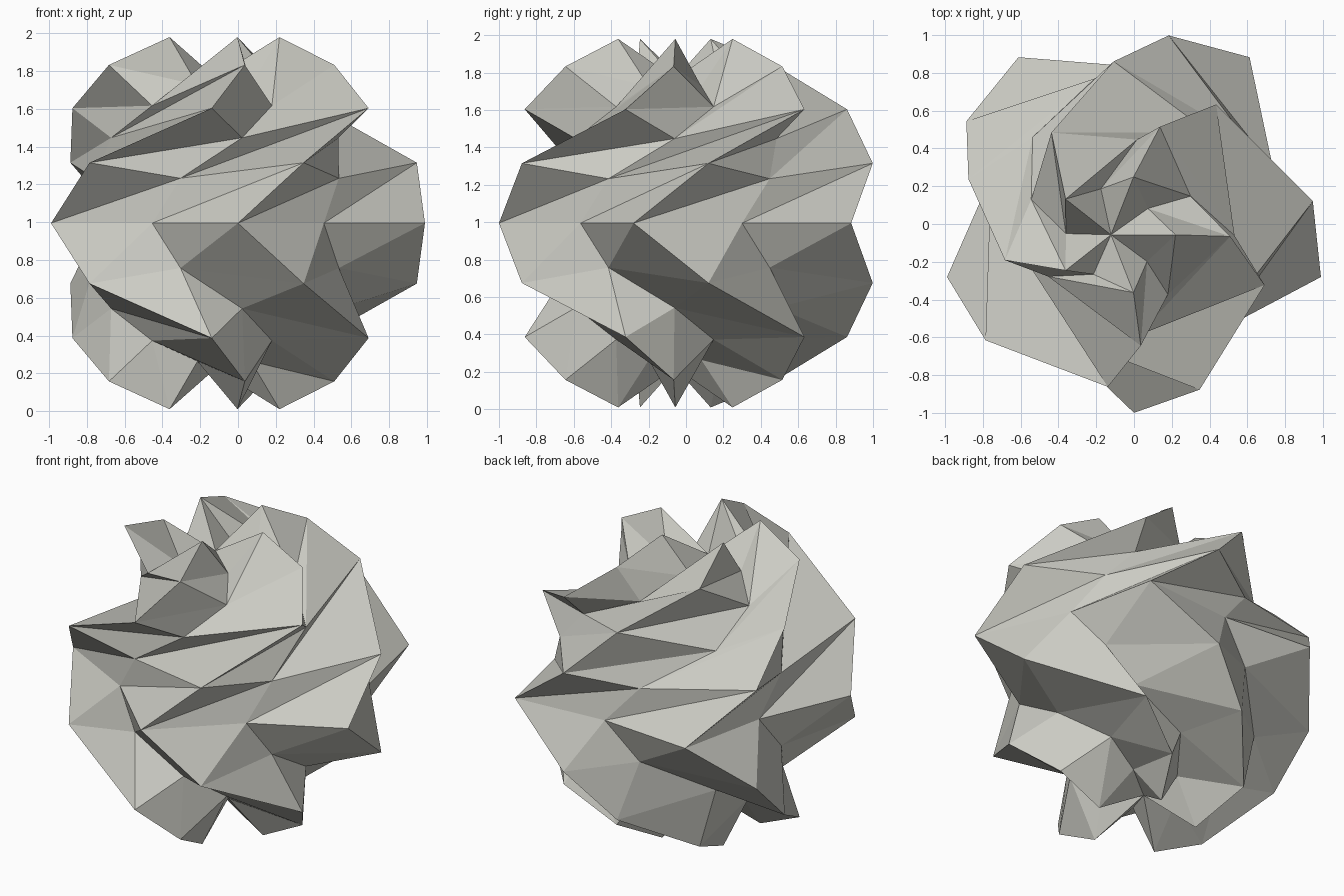
import bpy, bmesh
from math import sin, cos, radians
from mathutils import Vector, Matrix

if "Cube" in bpy.data.objects:
    bpy.data.objects.remove(bpy.data.objects["Cube"])

R_OUT, R_IN = 1.041, 0.773          # ridge and valley radii of the star sphere
C_OUT = Vector((0, 0.041))          # centre of the ridges
C_IN = Vector((0, 0.061))           # centre of the valleys
PIVOT = Vector((-0.002, -0.059))    # axis of the twist
MID_Z = 0.995

# twist in degrees from the equator up to the last ring
front_ridge = (0, 23, 69, 89, 90)
side_ridge = (0, 23, 69, 85, 90)
back_ridge = (0, 23, 39, 70, 90)
front_valley = (0, 14, 46, 77, 89)
side_valley = (0, 14, 26, 57, 85)
back_valley = (0, 14, 46, 71, 89)
# ridges and valleys alternate anticlockwise, starting at the front ridge
twists = [front_ridge, front_valley, side_ridge, side_valley, back_ridge,
          back_valley, back_ridge, side_valley, side_ridge, front_valley]


def twisted(p, degrees):
    return PIVOT + Matrix.Rotation(radians(degrees), 2) @ (p - PIVOT)


def add_ring(bm, level, side):
    """One ring of a ten-sided sphere with every second meridian sunk."""
    lat = radians(18 * level)
    ring = []
    for i, twist in enumerate(twists):
        r, centre = (R_IN, C_IN) if i % 2 else (R_OUT, C_OUT)
        lon = radians(-90 + 36 * i)
        flat = centre + Vector((cos(lon), sin(lon))) * r * cos(lat)
        ring.append(bm.verts.new((*twisted(flat, twist[level]),
                                  side * r * sin(lat) * 0.995)))
    return ring


# upper and lower halves share the equator and mirror each other
bm = bmesh.new()
equator = add_ring(bm, 0, 1)
for side in (1, -1):
    rings = [equator] + [add_ring(bm, level, side) for level in range(1, 5)]
    pole = bm.verts.new((*twisted(C_IN, 90), side * R_IN))
    for n in range(10):
        i, j = (n, (n + 1) % 10)[::side]
        for low, high in zip(rings, rings[1:]):
            # split each bent quad along the same turning direction
            bm.faces.new((low[i], low[j], high[j]))
            bm.faces.new((low[i], high[j], high[i]))
        bm.faces.new((rings[-1][i], rings[-1][j], pole))

mesh = bpy.data.meshes.new("twisted_star_ball")
bm.to_mesh(mesh)
bm.free()
ball = bpy.data.objects.new("twisted_star_ball", mesh)
ball.location.z = MID_Z
bpy.context.collection.objects.link(ball)

# warm stone grey
stone = bpy.data.materials.new("stone")
stone.diffuse_color = (0.6, 0.6, 0.55, 1)
stone.use_nodes = True
stone.node_tree.nodes["Principled BSDF"].inputs["Base Color"].default_value = stone.diffuse_color
mesh.materials.append(stone)
